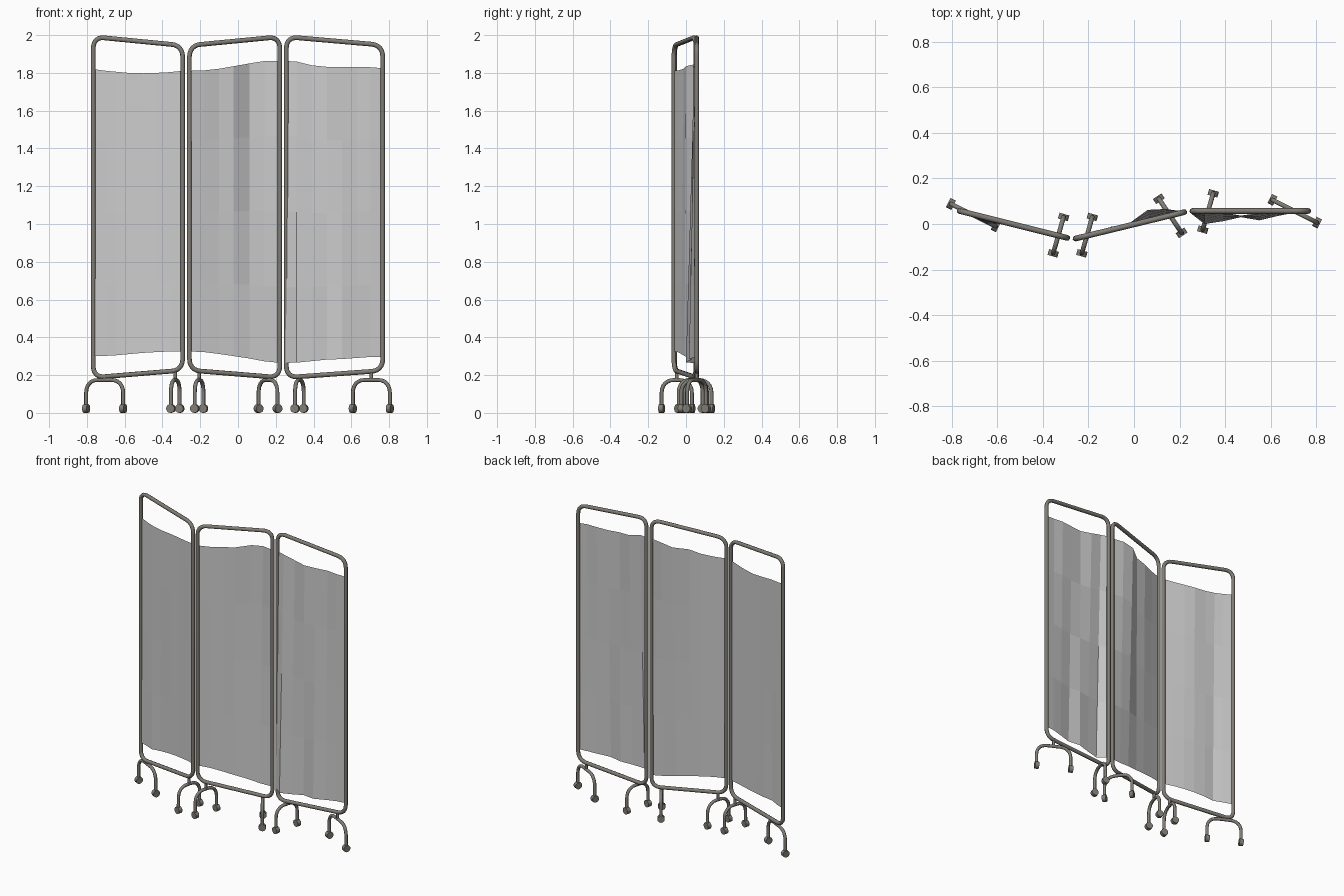
import bpy, bmesh
from mathutils import Vector

if "Cube" in bpy.data.objects:
    bpy.data.objects.remove(bpy.data.objects["Cube"])

metal = bpy.data.materials.new("dark_metal")
metal.diffuse_color = (0.22, 0.205, 0.18, 1)
metal.use_nodes = True
metal.node_tree.nodes["Principled BSDF"].inputs["Base Color"].default_value = metal.diffuse_color


def rounded(corners, radius, cyclic, steps=6):
    """Path through the corners with each one rounded off."""
    pts, n = [], len(corners)
    cs = [Vector(c) for c in corners]
    for i, c in enumerate(cs):
        if not cyclic and i in (0, n - 1):
            pts.append(c)
            continue
        a = c + (cs[i - 1] - c).normalized() * radius
        b = c + (cs[(i + 1) % n] - c).normalized() * radius
        for k in range(steps + 1):
            t = k / steps
            w = 0.83  # weight that makes the arc nearly circular
            f, g, h = (1 - t) ** 2, 2 * w * t * (1 - t), t * t
            pts.append((a * f + c * g + b * h) / (f + g + h))
    return pts


def tube(name, pts, radius, cyclic=False):
    cu = bpy.data.curves.new(name, 'CURVE')
    cu.dimensions = '3D'
    cu.bevel_depth = radius
    cu.bevel_resolution = 2
    cu.use_fill_caps = True
    sp = cu.splines.new('POLY')
    sp.points.add(len(pts) - 1)
    for p, co in zip(sp.points, pts):
        p.co = (*co, 1)
    sp.use_cyclic_u = cyclic
    sp.use_smooth = True
    cu.materials.append(metal)
    ob = bpy.data.objects.new(name, cu)
    bpy.context.collection.objects.link(ob)
    bpy.ops.object.select_all(action='DESELECT')
    ob.select_set(True)
    bpy.context.view_layer.objects.active = ob
    bpy.ops.object.convert(target='MESH')


def wheel(name, loc, axis):
    bpy.ops.mesh.primitive_cylinder_add(vertices=14, radius=0.023, depth=0.026, location=loc)
    ob = bpy.context.object
    ob.name = name
    ob.rotation_euler = axis.to_track_quat('Z', 'Y').to_euler()
    ob.data.materials.append(metal)
    bpy.ops.object.shade_smooth_by_angle()


def cloth(name, folds):
    """Flat faceted sheet; each fold is x, y top, y bottom, z top, z bottom."""
    bm = bmesh.new()
    rows = [[bm.verts.new((x, yb + (yt - yb) * t, zb + (zt - zb) * t))
             for t in (0, 0.25, 0.5, 0.75, 1)] for x, yt, yb, zt, zb in folds]
    for a, b in zip(rows, rows[1:]):
        for k in range(4):
            bm.faces.new((a[k], b[k], b[k + 1], a[k + 1]))
    me = bpy.data.meshes.new(name)
    bm.to_mesh(me)
    bm.free()
    bpy.context.collection.objects.link(bpy.data.objects.new(name, me))


# Tube frames: x, y, z bottom, z top of each upright
frames = {
    "left": ((-0.766, 0.057, 0.187, 1.991), (-0.293, -0.061, 0.226, 1.945)),
    "middle": ((-0.257, -0.064, 0.226, 1.945), (0.221, 0.052, 0.187, 1.991)),
    "right": ((0.256, 0.057, 0.187, 1.991), (0.766, 0.057, 0.224, 1.947)),
}
for side, ((xa, ya, ba, ta), (xb, yb, bb, tb)) in frames.items():
    tube(side + "_frame", rounded([(xa, ya, ba), (xb, yb, bb), (xb, yb, tb), (xa, ya, ta)],
                                  0.058, True), 0.0125, True)

# Arched caster legs: centre x, y, half-span x, y, frame height above
legs = [(-0.706, 0.039, 0.098, -0.049, 0.192), (-0.332, -0.049, 0.023, 0.08, 0.223),
        (-0.206, -0.049, 0.023, 0.08, 0.222), (0.159, 0.036, 0.05, -0.075, 0.192),
        (0.325, 0.055, 0.023, 0.08, 0.192), (0.706, 0.056, 0.098, -0.05, 0.22)]
for i, (x, y, dx, dy, zf) in enumerate(legs):
    c, d = Vector((x, y, 0)), Vector((dx, dy, 0))
    up, low = Vector((0, 0, 0.174)), Vector((0, 0, 0.03))
    tube(f"leg_arch_{i}", rounded([c - d + low, c - d + up, c + d + up, c + d + low],
                                  0.068, False), 0.0105)
    tube(f"leg_stem_{i}", [c + up, Vector((x, y, zf))], 0.0095)
    for s in (-1, 1):
        wheel(f"caster_{i}_{'a' if s < 0 else 'b'}", c + d * s + Vector((0, 0, 0.023)), d)

# Hanging curtains
cloth("left_curtain", [
    (-.765, .055, .055, 1.820, .300), (-.70, .034, .028, 1.811, .302),
    (-.645, .018, .002, 1.806, .305), (-.58, .008, .0, 1.800, .311),
    (-.50, .0, -.01, 1.798, .318), (-.43, -.018, -.024, 1.800, .322),
    (-.36, -.040, -.042, 1.804, .325), (-.293, -.061, -.061, 1.811, .325)])
cloth("middle_curtain", [
    (-.257, -.064, -.064, 1.811, .325), (-.18, -.040, -.045, 1.813, .322),
    (-.10, -.012, -.025, 1.822, .312), (-.025, .0, -.008, 1.835, .301),
    (.06, .062, .016, 1.850, .288), (.14, .066, .034, 1.863, .273),
    (.221, .054, .052, 1.863, .265)])
cloth("right_curtain", [
    (.252, .057, .045, 1.863, .265), (.31, .045, .0, 1.860, .266),
    (.39, .050, .012, 1.840, .274), (.47, .037, .030, 1.832, .282),
    (.55, .048, .016, 1.830, .285), (.63, .055, .035, 1.832, .291),
    (.70, .051, .049, 1.830, .296), (.766, .057, .057, 1.825, .297)])
